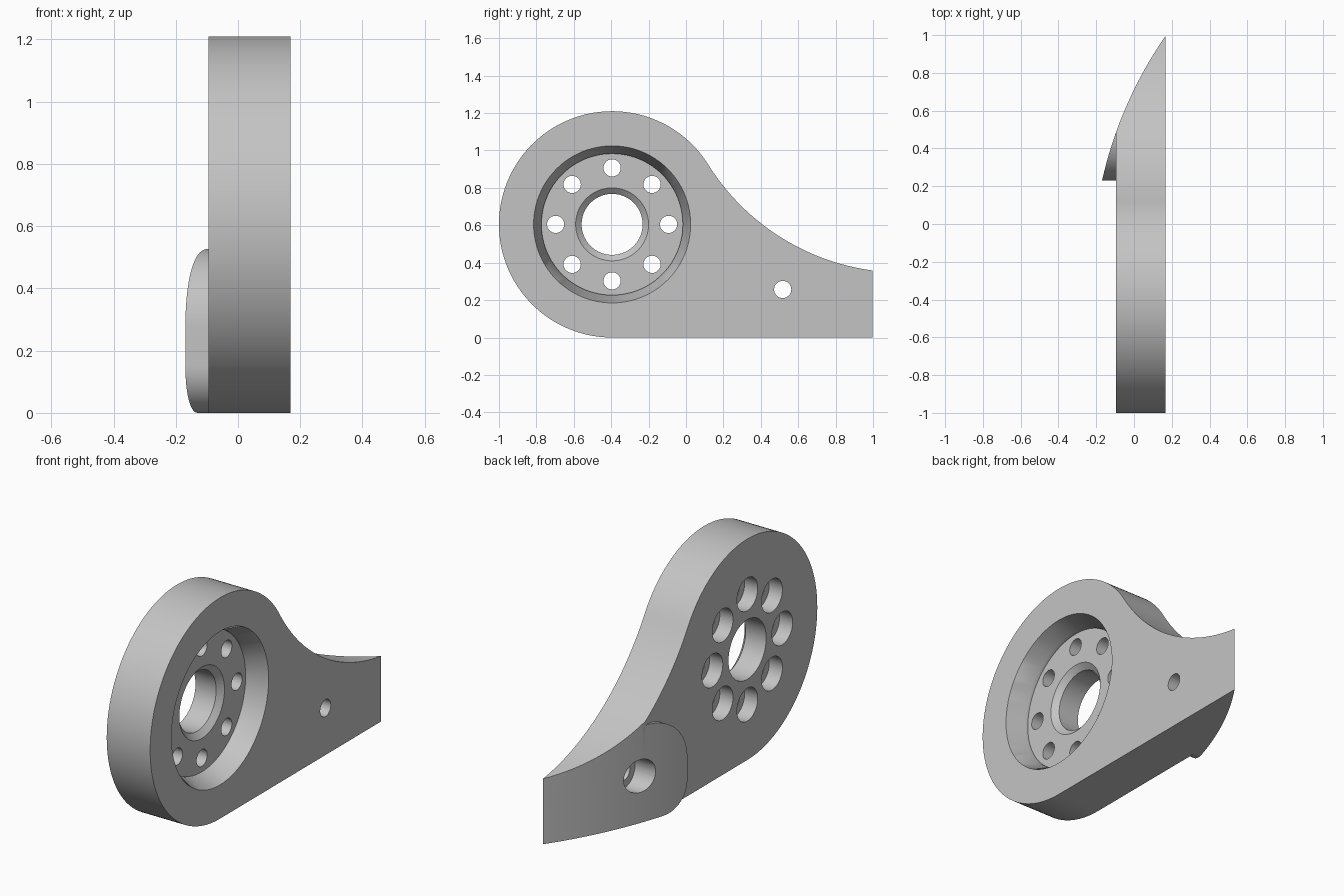
import bpy, bmesh
from math import sin, cos, pi, radians, sqrt

cube = bpy.data.objects.get("Cube")
if cube:
    bpy.data.objects.remove(cube, do_unlink=True)

grey = bpy.data.materials.new("plain grey")
grey.use_nodes = True
grey.diffuse_color = (0.55, 0.55, 0.55, 1)
grey.node_tree.nodes["Principled BSDF"].inputs["Base Color"].default_value = grey.diffuse_color


def arc(cu, cv, r, a0, a1, n):
    """Points on an arc, angles in degrees."""
    return [(cu + r * cos(radians(a0 + (a1 - a0) * i / n)),
             cv + r * sin(radians(a0 + (a1 - a0) * i / n))) for i in range(n + 1)]


def finish(name, bm):
    bmesh.ops.recalc_face_normals(bm, faces=bm.faces)
    mesh = bpy.data.meshes.new(name)
    bm.to_mesh(mesh)
    bm.free()
    mesh.materials.append(grey)
    ob = bpy.data.objects.new(name, mesh)
    bpy.context.collection.objects.link(ob)
    return ob


def prism(name, points, shift):
    """Extrude a closed 3D outline by a vector."""
    bm = bmesh.new()
    face = bm.faces.new([bm.verts.new(p) for p in points])
    new = bmesh.ops.extrude_face_region(bm, geom=[face], use_keep_orig=True)["geom"]
    bmesh.ops.translate(bm, vec=shift, verts=[v for v in new if isinstance(v, bmesh.types.BMVert)])
    return finish(name, bm)


def lathe_x(name, profile, y, z, n):
    """Solid of revolution about an axis along x; profile is (x, radius)."""
    bm = bmesh.new()
    rings = [[bm.verts.new((x, y + r * cos(2 * pi * i / n), z + r * sin(2 * pi * i / n)))
              for i in range(n)] for x, r in profile]
    for a, b in zip(rings, rings[1:]):
        for i in range(n):
            j = (i + 1) % n
            bm.faces.new((a[i], a[j], b[j], b[i]))
    bm.faces.new(rings[0])
    bm.faces.new(rings[-1])
    return finish(name, bm)


def boolean(target, tool, operation):
    mod = target.modifiers.new(tool.name, 'BOOLEAN')
    mod.operation = operation
    mod.solver = 'EXACT'
    mod.object = tool
    bpy.context.view_layer.objects.active = target
    bpy.ops.object.modifier_apply(modifier=mod.name)
    bpy.data.objects.remove(tool, do_unlink=True)


BACK, FACE = -0.095, 0.168
CY, CZ, R = -0.395, 0.605, 0.605

# Plate: round head flowing through a concave arc into a flat foot
sweep_r, sweep_a = 1.23, 32
sy = CY + (R + sweep_r) * cos(radians(sweep_a))
sz = CZ + (R + sweep_r) * sin(radians(sweep_a))
end_a = 270 - 7.5
outline = arc(CY, CZ, R, 270, sweep_a, 96)
outline += arc(sy, sz, sweep_r, 180 + sweep_a, end_a, 32)[1:]
outline += [(1.0, outline[-1][1]), (1.0, 0.0)]
bracket = prism("bracket_plate", [(BACK, y, z) for y, z in outline], (FACE - BACK, 0, 0))

# Raised pad behind the foot, with rounded corners
pad = arc(0.48, 0.277, 0.25, 90, 180, 24) + arc(0.38, 0.15, 0.15, 180, 270, 16)
pad += [(0.52, 0.0), (0.52, 0.527)]
boolean(bracket, prism("foot_pad", [(-0.19, y, z) for y, z in pad], (0.11, 0, 0)), 'UNION')

# Large curved cut that tapers the foot to an edge
kx, ky, kr = 1.958, -0.247, 2.18
curve = []
for i in range(33):
    y = 0.2 + 0.83 * i / 32
    curve.append((kx - sqrt(kr ** 2 - (y - ky) ** 2), y))
curve += [(-0.5, 1.03), (-0.5, 0.2)]
boolean(bracket, prism("taper_cutter", [(x, y, -0.2) for x, y in curve], (0, 0, 1.6)), 'DIFFERENCE')

# Tapered recess with countersunk centre bore
recess = [(0.3, 0.42), (FACE, 0.42), (0.075, 0.378), (0.058, 0.378),
          (0.058, 0.195), (0.03, 0.163), (-0.3, 0.163)]
boolean(bracket, lathe_x("recess_cutter", recess, CY, CZ, 96), CY and 'DIFFERENCE')


# Counterbored holes: ring of eight in the head, one in the foot
def bolt_hole(y, z, floor):
    steps = [(0.3, 0.046), (floor, 0.046), (floor, 0.09), (-0.3, 0.09)]
    boolean(bracket, lathe_x("hole_cutter", steps, y, z, 32), 'DIFFERENCE')


for i in range(8):
    bolt_hole(CY + 0.302 * cos(i * pi / 4), CZ + 0.302 * sin(i * pi / 4), -0.015)
bolt_hole(0.517, 0.257, 0.01)

bpy.ops.object.select_all(action='DESELECT')
bracket.select_set(True)
bpy.context.view_layer.objects.active = bracket
bpy.ops.object.shade_smooth_by_angle(angle=radians(25))
